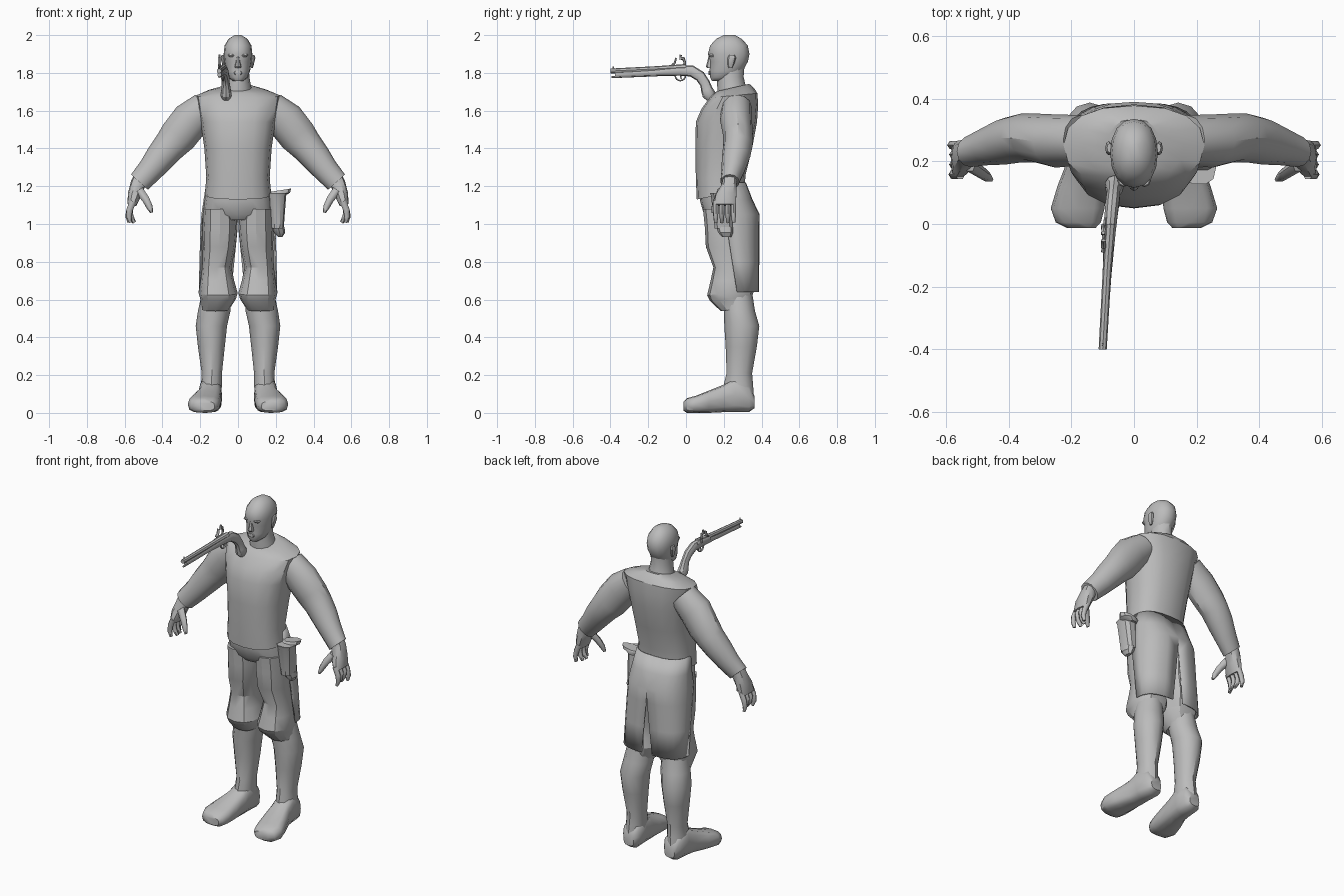
import bpy, bmesh, math
from mathutils import Vector as V

grey = bpy.data.materials.new("plain grey")
grey.diffuse_color = (0.5, 0.5, 0.5, 1)


def finish(name, bm, mirror=False, angle=35, thick=0):
    bmesh.ops.recalc_face_normals(bm, faces=bm.faces)
    me = bpy.data.meshes.new(name)
    bm.to_mesh(me)
    bm.free()
    ob = bpy.data.objects.new(name, me)
    bpy.context.collection.objects.link(ob)
    me.materials.append(grey)
    bpy.ops.object.select_all(action='DESELECT')
    ob.select_set(True)
    bpy.context.view_layer.objects.active = ob
    bpy.ops.object.shade_smooth_by_angle(angle=math.radians(angle))
    if thick:
        ob.modifiers.new("thickness", 'SOLIDIFY').thickness = thick
    if mirror:
        ob.modifiers.new("mirror", 'MIRROR')
    return ob


def loft(name, rings, n=12, p=1.0, mirror=False, angle=35):
    """Skin a row of rounded sections, each (centre, U, W)."""
    bm = bmesh.new()
    sp = lambda t: math.copysign(abs(t) ** p, t) if abs(t) > 1e-6 else 0
    rows = []
    for c, u, w in rings:
        rows.append([bm.verts.new(c + u * sp(math.cos(2 * math.pi * i / n))
                                  + w * sp(math.sin(2 * math.pi * i / n))) for i in range(n)])
    for a, b in zip(rows, rows[1:]):
        for i in range(n):
            j = (i + 1) % n
            bm.faces.new((a[i], a[j], b[j], b[i]))
    bm.faces.new(rows[0][::-1])
    bm.faces.new(rows[-1])
    return finish(name, bm, mirror, angle)


def flat(z, x0, x1, y0, y1, tilt=0):
    """Level section at height z, tilted up to the back."""
    return (V(((x0 + x1) / 2, (y0 + y1) / 2, z)), V(((x1 - x0) / 2, 0, 0)),
            V((0, (y1 - y0) / 2, tilt)))


def sym(z, hx, y0, y1, tilt=0):
    return flat(z, -hx, hx, y0, y1, tilt)


def tube(pts, side):
    """Sections along a path of (x, y, z, radius, radius along side)."""
    out, side = [], V(side)
    for i, q in enumerate(pts):
        t = V(pts[min(i + 1, len(pts) - 1)][:3]) - V(pts[max(i - 1, 0)][:3])
        u = t.cross(side).normalized()
        out.append((V(q[:3]), u * q[3], side * q[4]))
    return out


X, Y = (1, 0, 0), (0, 1, 0)

# Head, neck and face
loft("neck", [sym(1.66, .085, .17, .33), sym(1.735, .068, .165, .315),
              sym(1.78, .06, .165, .305), sym(1.84, .058, .17, .31)], 12)
loft("head", [sym(1.757, .026, .138, .2), sym(1.775, .05, .128, .26), sym(1.81, .064, .125, .30),
              sym(1.86, .072, .128, .328), sym(1.9, .076, .116, .336), sym(1.945, .071, .128, .327),
              sym(1.98, .05, .16, .295), sym(2.0, .018, .2, .26)], 16, .92, angle=50)
loft("nose", [sym(1.825, .017, .112, .16), sym(1.835, .018, .105, .16),
              sym(1.86, .011, .113, .15), sym(1.892, .008, .12, .15)], 8)
loft("lips", [sym(1.79, .018, .12, .15), sym(1.8, .025, .119, .15), sym(1.81, .018, .12, .15)], 8)
loft("brow", [flat(1.883, .014, .05, .126, .16), flat(1.893, .012, .054, .118, .16),
              flat(1.9, .016, .05, .122, .16)], 8, mirror=True)
loft("ear", [flat(1.825, .068, .078, .225, .245), flat(1.845, .068, .084, .22, .255),
             flat(1.88, .07, .092, .22, .265), flat(1.895, .07, .086, .228, .258)], 8, mirror=True)

# Vest
loft("vest", [sym(1.155, .175, .057, .31, .025), sym(1.25, .168, .052, .315, .01),
              sym(1.4, .178, .05, .35), sym(1.54, .198, .052, .376), sym(1.62, .215, .082, .382, .01),
              sym(1.68, .225, .125, .378, .012), sym(1.705, .16, .145, .36, .015),
              sym(1.722, .085, .16, .335, .02)], 16, .85, angle=30)

# Sleeves and hands
loft("sleeve", tube([(.17, .268, 1.62, .085, .08), (.25, .265, 1.55, .102, .085),
                     (.317, .275, 1.465, .1, .078), (.36, .275, 1.415, .088, .078),
                     (.41, .265, 1.355, .08, .075), (.465, .25, 1.285, .068, .062),
                     (.522, .232, 1.222, .06, .05)], Y), 12, mirror=True)
loft("palm", tube([(.51, .232, 1.25, .042, .04), (.53, .23, 1.21, .04, .04),
                   (.548, .213, 1.155, .036, .056), (.562, .205, 1.1, .024, .06)], Y),
     10, .8, mirror=True)
for i, y in enumerate((.158, .19, .222, .252)):
    e = (0, .01, .008, -.004)[i]
    loft("finger", tube([(.555, y, 1.12, .017, .016), (.574, y, 1.075, .017, .016),
                         (.578 - e, y, 1.04, .015, .014), (.568 - 2 * e, y, 1.008, .009, .01)], Y),
         6, mirror=True, angle=60)
loft("thumb", tube([(.525, .19, 1.18, .024, .024), (.488, .165, 1.13, .02, .02),
                    (.468, .15, 1.09, .017, .016), (.457, .143, 1.06, .008, .009)], Y),
     6, mirror=True, angle=60)

# Knee breeches
loft("breeches_hips", [sym(1.2, .165, .075, .305), sym(1.12, .178, .075, .335),
                       sym(1.05, .188, .095, .36), sym(1.02, .12, .12, .34)], 16, .85)
loft("breeches_leg", [flat(1.08, .01, .183, .09, .35), flat(.98, .003, .188, .1, .35),
                      flat(.88, .012, .186, .105, .34), flat(.77, .035, .19, .145, .335),
                      flat(.7, .02, .198, .13, .345), flat(.635, .002, .209, .112, .36, .012),
                      flat(.605, .01, .2, .125, .35, .01), flat(.55, .045, .195, .185, .335, .012)],
     12, .85, mirror=True, angle=30)

# Split coat tails hanging behind the legs
bm = bmesh.new()
rows = []
for z, hx, yb, slit, front in ((1.22, .168, .317, 0, .19), (1.13, .182, .352, 0, .2),
                               (1.05, .194, .39, 0, .2), (.96, .2, .388, .004, .22),
                               (.8, .204, .388, .02, .245), (.64, .208, .386, .036, .27)):
    row = []
    for k in range(7):
        a = k / 6 * math.pi / 2
        x = slit + (hx - slit) * math.cos(a) ** .75 if k < 6 else slit
        row.append(bm.verts.new((x, front + (yb - front) * math.sin(a) ** .75, z)))
    rows.append(row)
for a, b in zip(rows, rows[1:]):
    for i in range(6):
        bm.faces.new((a[i], a[i + 1], b[i + 1], b[i]))
finish("coat_tail", bm, True, 30, .008)

# Lower legs and feet
loft("lower_leg", [flat(.64, .045, .19, .19, .35), flat(.54, .04, .212, .2, .365),
                   flat(.46, .058, .224, .203, .388), flat(.35, .07, .212, .21, .375),
                   flat(.21, .085, .192, .215, .35), flat(.15, .085, .196, .2, .355),
                   flat(.08, .09, .2, .2, .36)], 12, mirror=True)
foot = []
for y, cx, hw, z0, z1 in ((.362, .14, .035, .025, .09), (.335, .14, .056, .005, .15),
                          (.26, .145, .06, .004, .19), (.2, .15, .064, .004, .15),
                          (.12, .167, .078, 0, .118), (.05, .18, .086, 0, .09),
                          (.005, .178, .072, 0, .078), (-.013, .168, .045, .012, .06)):
    foot.append((V((cx, y, (z0 + z1) / 2)), V((hw, 0, 0)), V((0, 0, (z1 - z0) / 2))))
loft("foot", foot, 12, .7, mirror=True, angle=45)

# Holster on the left hip with a flared flap and tip
loft("holster", [flat(1.165, .155, .262, .125, .235), flat(1.15, .16, .255, .13, .235),
                 flat(.975, .172, .242, .15, .25)], 10, .8)
loft("holster_tip", [flat(.985, .178, .246, .16, .25), flat(.955, .19, .25, .17, .25),
                     flat(.932, .212, .236, .19, .24)], 8)
loft("holster_flap", [flat(1.145, .17, .24, .16, .25), flat(1.165, .155, .275, .17, .255),
                      (V((.22, .215, 1.178)), V((.062, 0, .01)), V((0, .035, 0)))], 10)

# Pistol
loft("pistol_barrel", tube([(-.1, -.4, 1.81, .013, .013), (-.086, -.15, 1.822, .014, .014),
                            (-.075, .0, 1.83, .017, .016)], X), 8)
loft("pistol_stock", tube([(-.098, -.375, 1.79, .014, .011), (-.086, -.16, 1.802, .018, .015),
                           (-.078, -.03, 1.812, .027, .02), (-.073, .03, 1.81, .03, .022),
                           (-.068, .075, 1.782, .029, .023), (-.065, .1, 1.745, .027, .022),
                           (-.063, .11, 1.712, .031, .026), (-.063, .122, 1.685, .036, .031),
                           (-.063, .132, 1.662, .022, .02)], X), 10)
loft("ramrod", tube([(-.098, -.395, 1.778, .006, .006), (-.086, -.15, 1.788, .006, .006)], X), 6)
loft("front_sight", tube([(-.1, -.385, 1.82, .006, .003), (-.1, -.385, 1.835, .004, .003)], X), 4)
loft("lock_plate", tube([(-.099, -.09, 1.82, .012, .006), (-.096, -.03, 1.822, .02, .006),
                         (-.09, .02, 1.82, .012, .006)], X), 8)
loft("hammer", tube([(-.1, -.012, 1.825, .009, .006), (-.1, -.006, 1.855, .007, .006),
                     (-.098, -.014, 1.876, .009, .007), (-.098, -.034, 1.878, .008, .008)], X), 6)
loft("hammer_screw", tube([(-.098, -.03, 1.87, .006, .006), (-.098, -.028, 1.896, .006, .006)], X), 6)
loft("frizzen", tube([(-.097, -.075, 1.84, .006, .009), (-.097, -.06, 1.852, .006, .009),
                      (-.097, -.052, 1.88, .004, .009)], X), 6)
loft("trigger_guard", tube([(-.079, -.03 + .027 * math.cos(a), 1.785 - .026 * math.sin(a), .004, .006)
                            for a in [math.pi * k / 8 for k in range(9)]], X), 6)
loft("trigger", tube([(-.079, -.03, 1.79, .004, .004), (-.079, -.025, 1.768, .003, .003)], X), 6)
